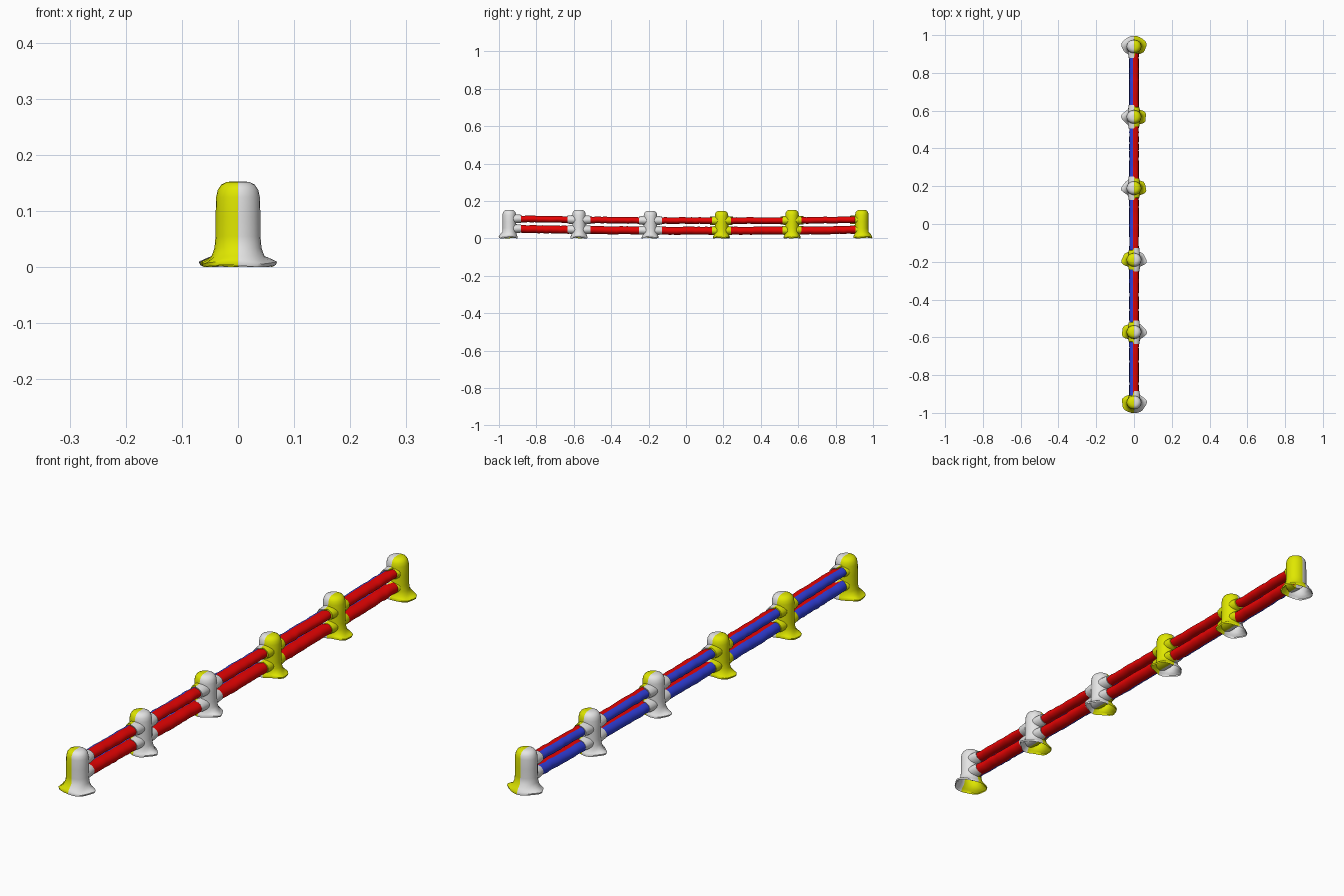
import bpy, bmesh, math, random

if "Cube" in bpy.data.objects:
    bpy.data.objects.remove(bpy.data.objects["Cube"])
random.seed(4)

def material(name, rgb):
    m = bpy.data.materials.new(name)
    m.diffuse_color = (*rgb, 1)
    m.use_nodes = True
    m.node_tree.nodes["Principled BSDF"].inputs["Base Color"].default_value = m.diffuse_color
    return m

RED = material("red", (0.86, 0.001, 0.001))
BLUE = material("blue", (0.03, 0.05, 0.72))
YELLOW = material("yellow", (0.76, 0.82, 0.0))
WHITE = material("white", (0.78, 0.78, 0.78))

def loft(name, rings, right_mat, left_mat, split=0.0, caps=True):
    """Skin closed rings of points; colour +x part and -x part differently."""
    bm = bmesh.new()
    vs = [[bm.verts.new(p) for p in r] for r in rings]
    n = len(rings[0])
    for a, b in zip(vs, vs[1:]):
        for i in range(n):
            j = (i + 1) % n
            bm.faces.new((a[i], a[j], b[j], b[i]))
    # caps as fans, so they split cleanly on x = 0
    for ring in (vs if caps else vs[-1:])[::max(1, len(vs) - 1)]:
        co = sum((v.co for v in ring), ring[0].co * 0) / n
        co.x = 0
        c = bm.verts.new(co)
        for i in range(n):
            bm.faces.new((ring[i], ring[(i + 1) % n], c))
    bmesh.ops.recalc_face_normals(bm, faces=bm.faces)
    for f in bm.faces:
        f.material_index = 0 if f.calc_center_median().x > split else 1
    me = bpy.data.meshes.new(name)
    bm.to_mesh(me)
    bm.free()
    me.materials.append(right_mat)
    me.materials.append(left_mat)
    ob = bpy.data.objects.new(name, me)
    bpy.context.collection.objects.link(ob)
    bpy.ops.object.select_all(action='DESELECT')
    ob.select_set(True)
    bpy.context.view_layer.objects.active = ob
    bpy.ops.object.shade_smooth_by_angle(angle=math.radians(50))
    return ob

N = 24
ANG = [2 * math.pi * i / N for i in range(N)]

def rail_z(base, y):
    return base + 0.009 * y * y - 0.003 * y      # gentle sag

def bar(name, y0, y1, step, base, size, mats, rough, split=0.0, remap=None):
    """Horizontal tube along y; size(t) gives the half width and half height."""
    k = max(2, round((y1 - y0) / step))
    rings = []
    for s in range(k + 1):
        y = y0 + (y1 - y0) * s / k
        rx, rz = size(s / k)
        z = rail_z(base, y) + random.uniform(-rough, rough)
        rx += random.uniform(-rough, rough)
        rings.append([(rx * math.cos(a), remap(math.cos(a), y) if remap else y,
                       z + rz * math.sin(a)) for a in ANG])
    return loft(name, rings, *mats, split)

# Post profile: half width in x, half depth in y, height
PROFILE = [(0.064, 0.044, 0.002), (0.066, 0.045, 0.006), (0.056, 0.043, 0.011),
           (0.047, 0.040, 0.020), (0.042, 0.037, 0.034), (0.040, 0.036, 0.055),
           (0.040, 0.036, 0.090), (0.039, 0.036, 0.125), (0.036, 0.034, 0.138),
           (0.030, 0.028, 0.147), (0.020, 0.019, 0.152), (0.008, 0.008, 0.153)]

def post(y, idx):
    mats = (WHITE, YELLOW) if y < 0 else (YELLOW, WHITE)
    end = abs(y) > 0.8
    top = 1.0 if abs(y) > 0.4 else 0.965
    rings = []
    for lvl, (rx, ry, z) in enumerate(PROFILE):
        ring = []
        for a in ANG:
            yy = ry * math.sin(a)
            zz = z * top
            if end and lvl < 4 and yy * y > 0:
                yy *= 1.25                        # end foot spreads outward
            if lvl < 3:                           # wavy thin skirt
                zz += 0.002 * (1 + math.sin(3 * a + idx)) - (0.002 if lvl == 0 else 0)
                zz = max(0.0, zz)
            w = 1 + (0.06 * math.sin(5 * a + idx) if lvl < 3 else 0)
            ring.append((rx * w * math.cos(a), y + yy * (w if not end else 1), zz))
        rings.append(ring)
    loft(f"post_{idx}", rings, *mats, caps=False)   # hollow, open underneath
    # Sockets that take the rails; end posts only face inward
    lo = -0.062 if not (end and y < 0) else 0.0
    hi = 0.062 if not (end and y > 0) else 0.0

    def socket(t):
        d = abs(lo + (hi - lo) * t) / 0.062
        k = 1 - 0.13 * d ** 3
        return 0.032 * k, 0.0245 * k

    def shorten(side, py):                        # yellow half is shorter
        k = (0.55 if end else 0.82) if side * y > 1e-6 else 1.0
        return y + (py - y) * k
    for label, base in (("lower", 0.042), ("upper", 0.095)):
        bar(f"post_{idx}_{label}_socket", y + lo, y + hi, 0.016, base, socket,
            mats, 0.0004, 0.0, shorten)

POSTS = [-0.945, -0.572, -0.19, 0.19, 0.567, 0.94]
for i, y in enumerate(POSTS):
    post(y, i + 1)

# Rails between neighbouring posts, red outside and blue inside
for i, (a, b) in enumerate(zip(POSTS, POSTS[1:])):
    for label, base, size in (("lower", 0.041, (0.026, 0.021)), ("upper", 0.095, (0.024, 0.0175))):
        bar(f"{label}_rail_{i + 1}", a, b, 0.02, base, lambda t: size, (RED, BLUE), 0.0014, -0.0045)
